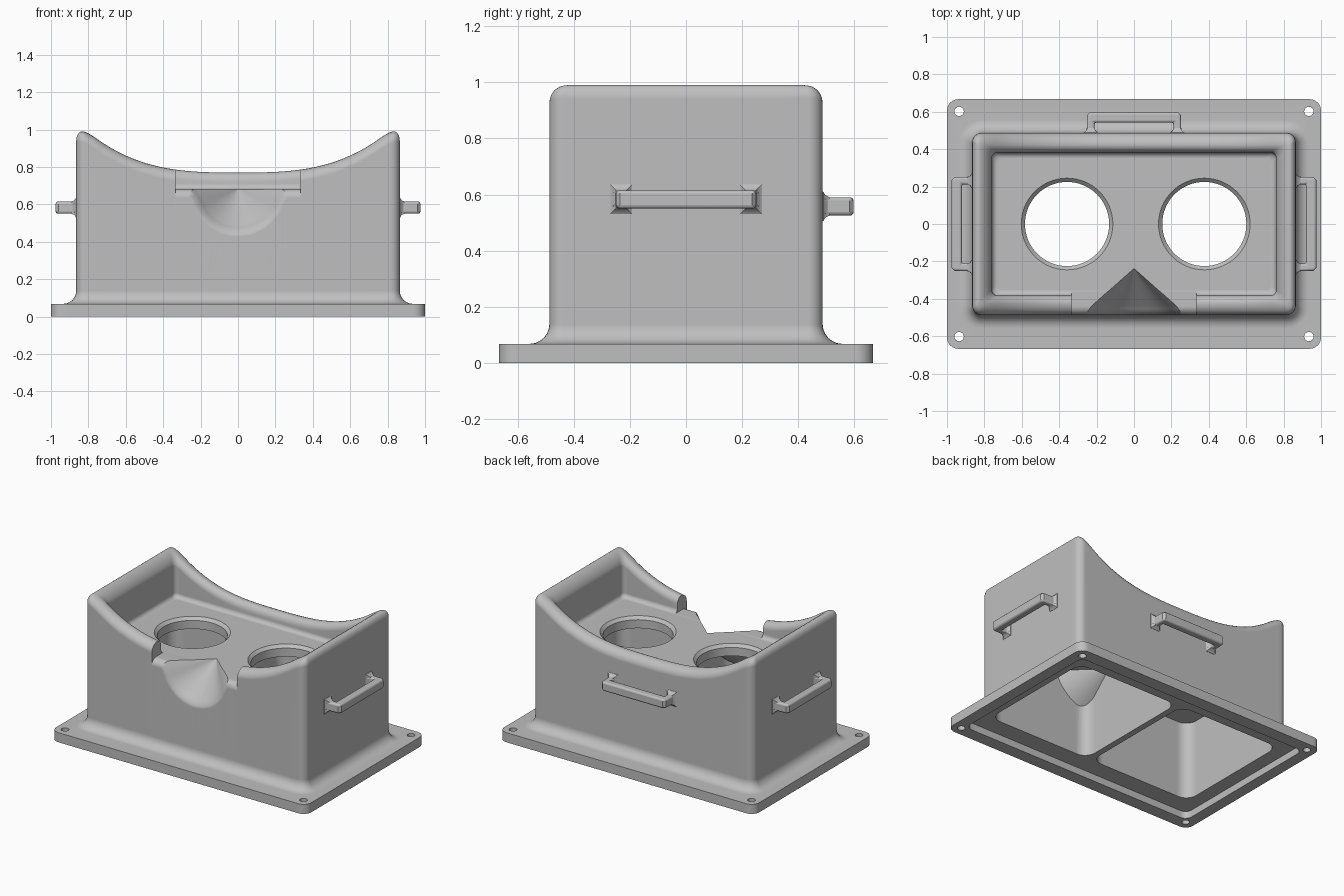
import bpy, bmesh
from math import sin, cos, pi
from mathutils import Matrix, Vector

if "Cube" in bpy.data.objects:
    bpy.data.objects.remove(bpy.data.objects["Cube"])

grey = bpy.data.materials.new("plain grey")
grey.use_nodes = True
COLOUR = (0.52, 0.52, 0.52, 1)
grey.diffuse_color = COLOUR
grey.node_tree.nodes["Principled BSDF"].inputs["Base Color"].default_value = COLOUR

BX, BY = 0.865, 0.487      # half size of the body
FLOOR = 0.68               # height of the lens floor
FLANGE = 0.068             # flange thickness
QUARTER = [pi / 2 * i / 6 for i in range(7)]


def loft(name, loops):
    """Skin matching closed loops and cap both ends."""
    bm = bmesh.new()
    rings = [[bm.verts.new(p) for p in loop] for loop in loops]
    n = len(rings[0])
    for a, b in zip(rings, rings[1:]):
        for i in range(n):
            j = (i + 1) % n
            bm.faces.new((a[i], a[j], b[j], b[i]))
    bm.faces.new(rings[0][::-1])
    bm.faces.new(rings[-1])
    bmesh.ops.recalc_face_normals(bm, faces=bm.faces)
    mesh = bpy.data.meshes.new(name)
    bm.to_mesh(mesh)
    bm.free()
    mesh.materials.append(grey)
    obj = bpy.data.objects.new(name, mesh)
    bpy.context.collection.objects.link(obj)
    return obj


def rounded_rect(hx, hy, r, z, cx=0):
    """Rounded rectangle loop; z is a number or a function of x."""
    arcs = []
    for i, (sx, sy) in enumerate([(1, 1), (-1, 1), (-1, -1), (1, -1)]):
        arcs.append([Vector((sx * (hx - r) + r * cos(pi / 2 * i + t),
                             sy * (hy - r) + r * sin(pi / 2 * i + t), 0)) for t in QUARTER])
    pts = []
    for i, arc in enumerate(arcs):
        pts += arc
        steps = 10 if i % 2 else 60
        nxt = arcs[(i + 1) % 4][0]
        pts += [arc[-1].lerp(nxt, k / steps) for k in range(1, steps)]
    return [(p.x + cx, p.y, z(p.x) if callable(z) else z) for p in pts]


def circle_z(r, z, cx, cy=0, n=64):
    return [(cx + r * cos(2 * pi * i / n), cy + r * sin(2 * pi * i / n), z) for i in range(n)]


def nose_section(r, y, n=40):
    """Half circle hanging from the floor, with lips that flare outwards at the top."""
    pts = []
    for i in range(n + 1):
        a = pi + pi * i / n
        lip = 0.15 * r * max(0, 1 + 2.5 * sin(a)) ** 2
        side = 1 if cos(a) > 0 else -1
        pts.append((r * cos(a) + side * lip, y, FLOOR + 0.003 + r * sin(a)))
    return pts + [(pts[-1][0], y, FLOOR + 0.1), (pts[0][0], y, FLOOR + 0.1)]


def activate(obj):
    bpy.ops.object.select_all(action='DESELECT')
    obj.select_set(True)
    bpy.context.view_layer.objects.active = obj


def cut(target, cutter):
    mod = target.modifiers.new("cut", 'BOOLEAN')
    mod.operation, mod.solver, mod.object = 'DIFFERENCE', 'EXACT', cutter
    activate(target)
    bpy.ops.object.modifier_apply(modifier=mod.name)
    bpy.data.objects.remove(cutter)


def finish(obj):
    activate(obj)
    bpy.ops.object.shade_smooth_by_angle(angle=0.6)
    obj.modifiers.new("even shading", 'WEIGHTED_NORMAL').keep_sharp = True


def crest(x):
    """Height of the scooped rim, easing into level end walls."""
    s = abs(x) / 0.82
    ease = max(0.08 - abs(s - 1), 0) / 0.08
    return 0.77 + 0.232 * (min(s, 1) - 0.02 * ease ** 2) ** 3


def body_loop(dx, dy, z):
    return rounded_rect(BX + dx, BY + dy, max(0.03, 0.05 + dx), z)


# Shell: flange, base fillet, outer wall, round rim, inner wall and lens floor
loops = [rounded_rect(0.92, 0.575, 0.05, 0.05), rounded_rect(0.92, 0.575, 0.05, 0),
         rounded_rect(1, 0.667, 0.06, 0), rounded_rect(1, 0.667, 0.06, FLANGE)]
for t in QUARTER:
    d = 0.07 * (1 - sin(t))
    loops.append(body_loop(d, d, FLANGE + 0.07 * (1 - cos(t))))
for t in QUARTER:
    u = 1 - cos(t)
    loops.append(body_loop(-0.045 * u, -0.062 * u, lambda x: crest(x) - 0.06 * (1 - sin(t))))
for t in QUARTER[1:]:
    loops.append(body_loop(-0.045 - 0.06 * sin(t), -0.062 - 0.043 * sin(t),
                           lambda x: crest(x) - 0.05 * (1 - cos(t))))
for t in QUARTER:
    d = -0.105 - 0.03 * (1 - cos(t))
    loops.append(body_loop(d, d, FLOOR + 0.03 * (1 - sin(t))))
body = loft("viewer_body", loops)

# Two hollow compartments, leaving a shell around the nose recess
for s in (-1, 1):
    cavity = loft("cavity_cutter", [rounded_rect(0.4, 0.445, 0.08, z, s * 0.422) for z in (-0.1, 0.6)])
    cut(cavity, loft("nose_shell", [nose_section(0.004, -0.15), nose_section(0.37, -0.53)]))
    cut(body, cavity)

# Lens holes with a chamfered lip
for x in (-0.358, 0.376):
    cut(body, loft("lens_cutter", [circle_z(r, z, x) for r, z in
                                   ((0.225, 0.5), (0.225, 0.66), (0.245, FLOOR), (0.245, 0.72))]))

# Notch through the front wall with a rounded sill
sill = [(-0.44 - 0.047 * sin(t), FLOOR - 0.045 + 0.047 * cos(t)) for t in QUARTER]
profile = [(-0.34, 1.1), (-0.34, FLOOR + 0.002)] + sill + [(-0.6, FLOOR - 0.045), (-0.6, 1.1)]
cut(body, loft("notch_cutter", [[(x, y, z) for y, z in profile] for x in (-0.335, 0.335)]))

# Conical nose recess flaring into the front wall
flare = [(0.004, -0.24), (0.195, -0.435), (0.207, -0.452), (0.222, -0.469),
         (0.24, -0.482), (0.26, -0.488), (0.26, -0.6)]
cut(body, loft("nose_cutter", [nose_section(r, y) for r, y in flare]))

# Screw holes in the flange corners
for sx in (-1, 1):
    for sy in (-1, 1):
        cut(body, loft("screw_cutter", [circle_z(0.025, z, sx * 0.935, sy * 0.602, 24) for z in (-0.1, 0.2)]))
finish(body)


# Strap loops: a bar on two flared feet, drawn pointing along +x
def strap_loop(name, angle, reach, z0, z1):
    place = Matrix.Rotation(angle, 4, 'Z') @ Matrix.Translation((reach, 0, 0))
    outer = [(-0.02, 0.265), (0.004, 0.265), (0.016, 0.253), (0.095, 0.25), (0.11, 0.235)]
    inner = [(-0.02, -0.195), (0.004, -0.195), (0.018, -0.21), (0.055, -0.212)]
    outline = outer + [(x, -y) for x, y in outer[::-1]]
    outline += inner + [(x, -y) for x, y in inner[::-1]]
    bar = loft(name, [[place @ Vector((x, y, z)) for x, y in outline] for z in (z0, z1)])
    bevel = bar.modifiers.new("soft edges", 'BEVEL')
    bevel.width, bevel.segments, bevel.limit_method = 0.012, 3, 'ANGLE'
    bevel.angle_limit = 0.9
    finish(bar)
    mid, tall = (z0 + z1) / 2, (z1 - z0) / 2
    for s in (-1, 1):
        rings = []
        for x, grow in ((-0.01, 0.02), (0.002, 0.02), (0.01, 0.007), (0.025, 0)):
            w, h = 0.019 + grow, tall + grow
            rings.append([place @ Vector((x, s * 0.231 + a * w, mid + b * h))
                          for a, b in ((1, 1), (-1, 1), (-1, -1), (1, -1))])
        finish(loft(name + "_foot", rings))


strap_loop("left_strap_loop", 0, BX, 0.55, 0.615)
strap_loop("right_strap_loop", pi, BX, 0.55, 0.615)
strap_loop("back_strap_loop", pi / 2, BY, 0.525, 0.59)
